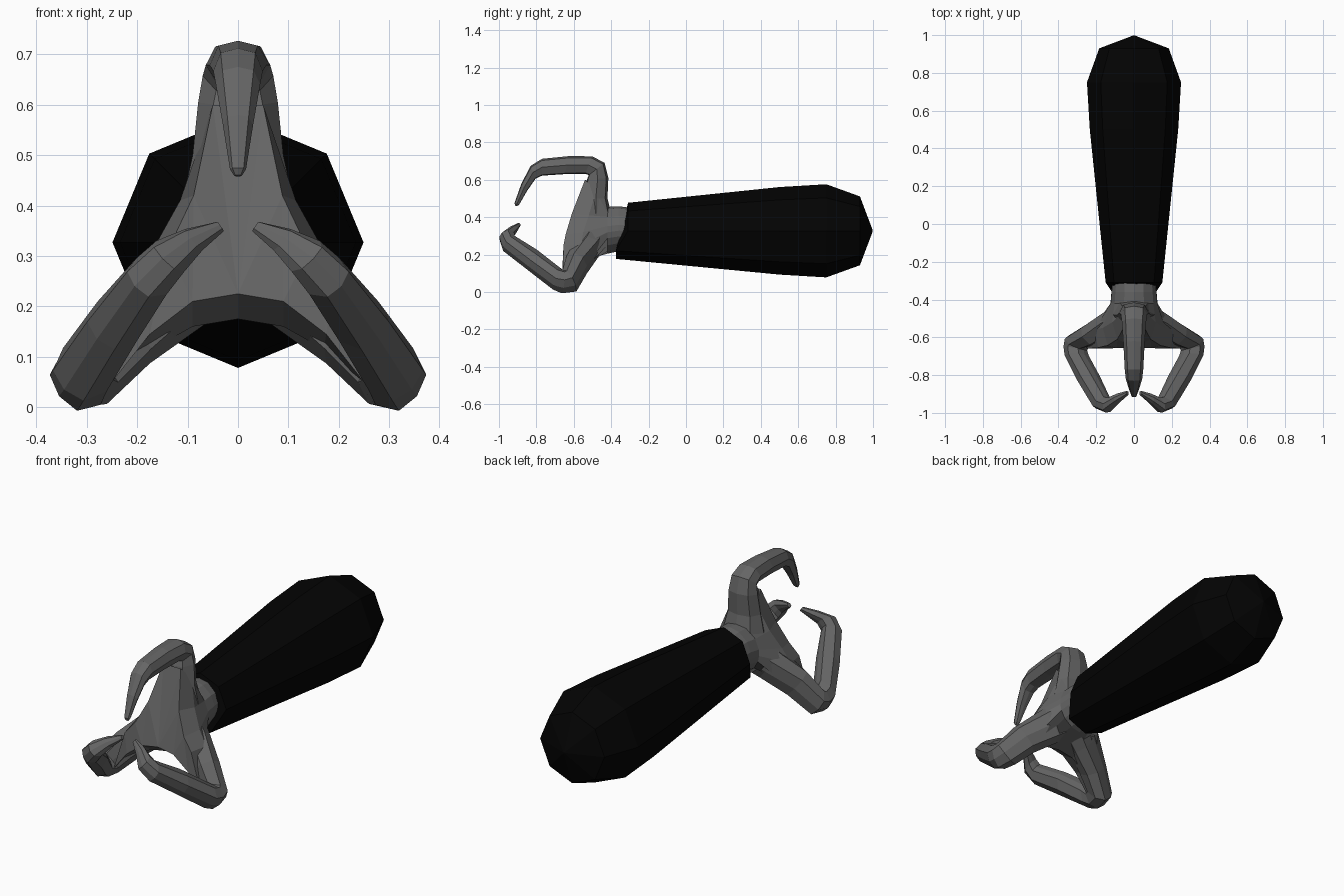
import bpy, bmesh, math
from mathutils import Vector

if "Cube" in bpy.data.objects:
    bpy.data.objects.remove(bpy.data.objects["Cube"])


def material(name, v):
    m = bpy.data.materials.new(name)
    m.diffuse_color = (v, v, v, 1)
    m.use_nodes = True
    m.node_tree.nodes["Principled BSDF"].inputs["Base Color"].default_value = m.diffuse_color
    return m


black = material("black", 0.001)
steel = material("dark_grey", 0.13)


def loft(name, rings, mat):
    """Skin a list of equal-length point rings and cap both ends."""
    bm = bmesh.new()
    vs = [[bm.verts.new(p) for p in r] for r in rings]
    n = len(rings[0])
    for a, b in zip(vs, vs[1:]):
        for i in range(n):
            j = (i + 1) % n
            bm.faces.new((a[i], a[j], b[j], b[i]))
    caps = [bm.faces.new(vs[0]), bm.faces.new(vs[-1])]
    bmesh.ops.triangulate(bm, faces=caps)
    bmesh.ops.recalc_face_normals(bm, faces=bm.faces)
    me = bpy.data.meshes.new(name)
    bm.to_mesh(me)
    bm.free()
    ob = bpy.data.objects.new(name, me)
    bpy.context.collection.objects.link(ob)
    me.materials.append(mat)
    return ob


def finger(name, stations, sx=1):
    """Eight-sided limb; each station is inner point, outer point, half width."""
    st = [(Vector((a[0] * sx, a[1], a[2])), Vector((b[0] * sx, b[1], b[2])), w)
          for a, b, w in stations]
    mids = [(a + b) / 2 for a, b, w in st]
    rings = []
    for k, (a, b, w) in enumerate(st):
        t = mids[min(k + 1, len(st) - 1)] - mids[max(k - 1, 0)]
        d = (b - a) / 2
        side = t.cross(d).normalized()
        # flat inner face, ridged outer face
        shape = [(0, 1), (.7, .8), (1, 0), (.62, -.9), (0, -1),
                 (-.62, -.9), (-1, 0), (-.7, .8)]
        rings.append([mids[k] + side * (w * u) + d * v for u, v in shape])
    return loft(name, rings, steel)


# Handle: tapered octagonal grip whose lower front lip reaches further forward
rings = []
for y, r in [(-.31, .15), (.5, .234), (.75, .249), (.93, .184), (.998, .004)]:
    ring = []
    for i in range(8):
        a = i * math.pi / 4
        lip = -.065 if y < -.3 and math.sin(a) < -.1 else 0
        ring.append((r * math.cos(a), y + lip, .327 + r * math.sin(a)))
    rings.append(ring)
loft("handle", rings, black)


# Palm: wrist flaring into a three-cornered plate with an arched lower edge
def both_sides(half):
    return half + [(-x, y, z) for x, y, z in half[-2:0:-1]]


def wrist(y, r, z):
    return both_sides([(r * math.sin(math.radians(a)), y,
                        z + r * math.cos(math.radians(a)))
                       for a in (0, 25, 55, 80, 95, 110, 130, 155, 180)])


front = [(0, -.54, .6), (.05, -.54, .6), (.088, -.61, .42), (.14, -.643, .31),
         (.19, -.655, .25), (.25, -.66, .05), (.175, -.66, .145),
         (.09, -.657, .21), (0, -.655, .225)]
middle = [(0, -.45, .56), (.07, -.48, .54), (.115, -.52, .41), (.165, -.55, .32),
          (.21, -.56, .25), (.25, -.6, .06), (.17, -.59, .115),
          (.09, -.58, .16), (0, -.58, .175)]
loft("palm", [both_sides(front), both_sides(middle),
              wrist(-.42, .125, .33), wrist(-.36, .12, .338),
              wrist(-.25, .11, .335)], steel)

# Upper finger: rises, bends forward and hooks down
finger("upper_finger", [
    ((0, -.56, .40), (0, -.40, .42), .11),
    ((0, -.545, .50), (0, -.42, .50), .09),
    ((0, -.53, .60), (0, -.415, .61), .079),
    ((0, -.52, .625), (0, -.435, .69), .07),
    ((0, -.54, .632), (0, -.50, .725), .064),
    ((0, -.65, .63), (0, -.62, .727), .056),
    ((0, -.77, .622), (0, -.77, .712), .049),
    ((0, -.805, .605), (0, -.83, .675), .044),
    ((0, -.85, .54), (0, -.88, .58), .03),
    ((0, -.89, .47), (0, -.917, .475), .016),
    ((0, -.903, .458), (0, -.912, .461), .008)])

# Lower fingers: spread out and down, then hook forward and inward
lower = [
    ((.02, -.57, .32), (.03, -.40, .30), .10),
    ((.12, -.60, .235), (.13, -.46, .225), .088),
    ((.20, -.635, .155), (.25, -.53, .14), .08),
    ((.26, -.655, .085), (.345, -.59, .035), .07),
    ((.268, -.665, .09), (.355, -.655, .022), .065),
    ((.262, -.69, .115), (.345, -.705, .035), .062),
    ((.20, -.80, .205), (.28, -.84, .135), .056),
    ((.138, -.92, .28), (.205, -.975, .24), .048),
    ((.118, -.92, .305), (.15, -.998, .295), .042),
    ((.08, -.90, .33), (.095, -.95, .335), .028),
    ((.034, -.885, .355), (.036, -.905, .362), .012)]
finger("right_finger", lower)
finger("left_finger", lower, -1)
